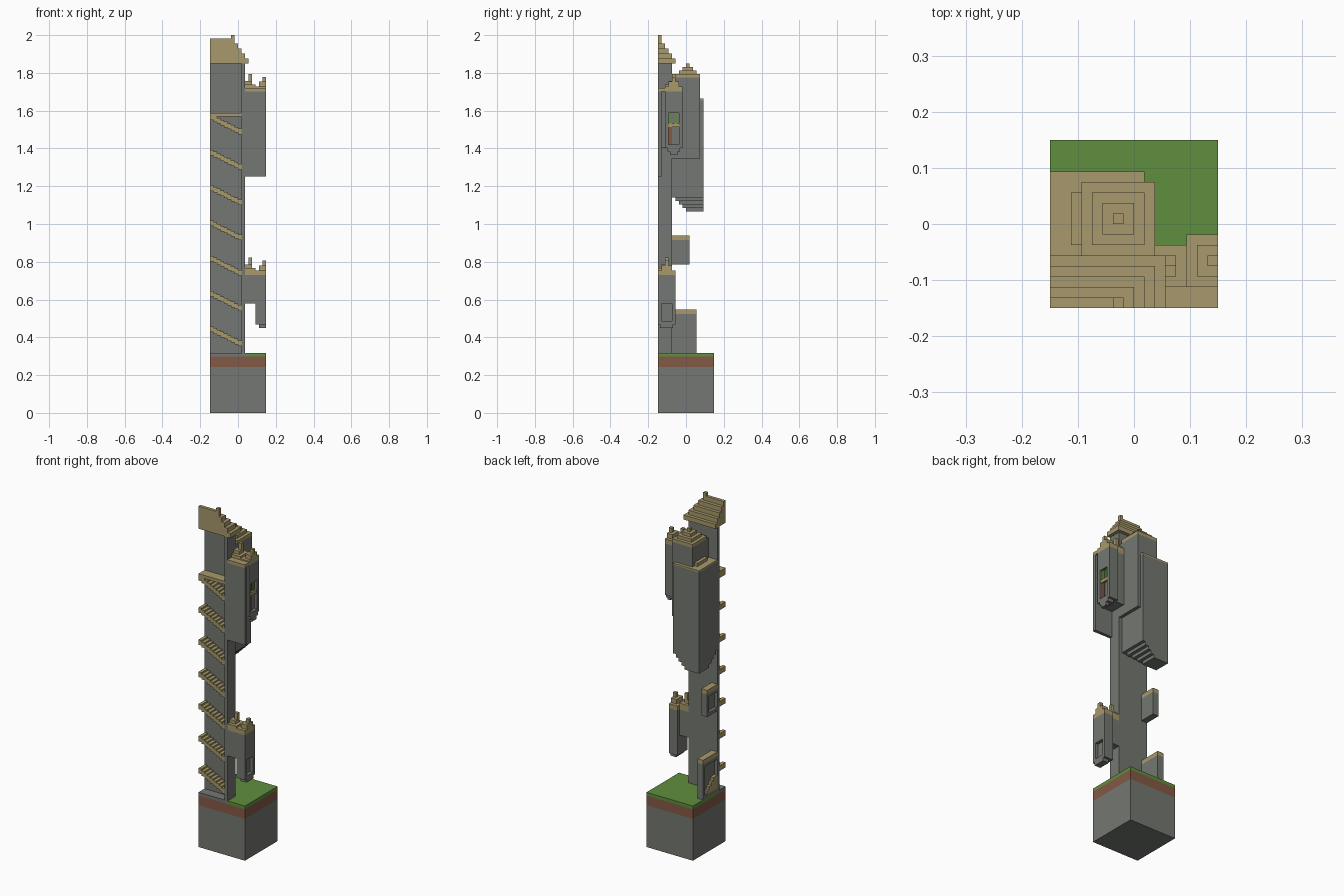
import bpy
import bmesh
from mathutils import Matrix, Vector

cube = bpy.data.objects.get("Cube")
if cube:
    bpy.data.objects.remove(cube, do_unlink=True)

UNIT = 2 / 107          # size of one block
SIDE = 16               # blocks along each side of the plot


def material(name, colour):
    mat = bpy.data.materials.new(name)
    mat.use_nodes = True
    mat.diffuse_color = (*colour, 1)
    mat.node_tree.nodes["Principled BSDF"].inputs["Base Color"].default_value = (*colour, 1)
    return mat


stone = material("grey_stone", (.175, .185, .168))
sand = material("sandstone", (.39, .32, .15))
grass = material("grass_green", (.113, .275, .047))
earth = material("earth_brown", (.23, .1, .06))


def build(name, mat, *boxes):
    """One object made of boxes, each given in blocks as x, y and z ranges."""
    bm = bmesh.new()
    for x, y, z in boxes:
        low = Vector((x[0] - SIDE / 2, y[0] - SIDE / 2, z[0])) * UNIT
        high = Vector((x[1] - SIDE / 2, y[1] - SIDE / 2, z[1])) * UNIT
        place = Matrix.Translation((low + high) / 2) @ Matrix.Diagonal((*(high - low), 1))
        bmesh.ops.create_cube(bm, size=1, matrix=place)
    mesh = bpy.data.meshes.new(name)
    bm.to_mesh(mesh)
    bm.free()
    mesh.materials.append(mat)
    obj = bpy.data.objects.new(name, mesh)
    bpy.context.collection.objects.link(obj)
    return obj


# Ground layers, with a stone floor let into the grass
full = (0, SIDE)
build("ground_rock", stone, (full, full, (0, 13)))
build("ground_earth", earth, (full, full, (13, 16)))
build("ground_grass", grass, ((10, SIDE), full, (16, 17)), ((0, 10), (4, SIDE), (16, 17)))
build("tower_floor", stone, ((0, 10), (0, 4), (16, 17)))

# Main tower: a back wall and a side wall around the stairwell
wall = (17, 99)
build("tower_walls", stone, ((0, 10), (3, 4), wall), ((9, 10), (0, 3), wall))

# Flights of stairs, repeated up the stairwell
for flight in range(7):
    top = 24.5 + 10 * flight
    steps = []
    for s in range(9):
        t = top - s / 2
        steps.append(((s, s + 1), (0, 3), (t - 1.6, t)))
    build(f"stair_flight_{flight + 1}", sand, *steps)
build("stair_landing", sand, ((0, 9), (0, 3), (84, 85)))

# Stepped hip roof on the main tower
rise = 7 / 5
build("tower_roof", sand,
      *[((0, 11 - n), (0, 5 - n), (99 + n * rise, 99 + (n + 1) * rise)) for n in range(5)],
      ((6, 7), (0, 1), (106, 107)))

# Rear hall hanging on stepped corbels
build("rear_hall", stone, ((0, 9), (4, 13), (62, 88.5)))
build("rear_hall_corbels", stone,
      *[((0, 9 - n), (4 + n, 13), (61 - n, 62 - n)) for n in range(5)])
build("rear_hall_roof", sand, ((0, 9), (4, 13), (88.5, 89)), ((2, 3), (6, 11), (89, 90)))

# Square rear turret with a stepped pyramid roof
build("rear_turret", stone, ((3, 10), (4, 12), (72, 95)))
build("rear_turret_roof", sand,
      *[((3 + n, 10 - n), (5 + n, 12 - n), (95 + n, 96 + n)) for n in range(4)])


def side_turret(label, y0, y1, bottom, sill, head, top):
    """Turret at the plot edge: recessed window, tapered foot, stepped roof."""
    x0, inner = 13, 15
    back, front = (x0, inner), (inner, SIDE)
    build(label + "_turret", stone,
          (back, (y0, y1), (sill, top)),
          (front, (y0, y0 + 1), (sill, top)),
          (front, (y1 - 1, y1), (sill, top)),
          (front, (y0 + 1, y1 - 1), (head, top)))
    build(label + "_turret_foot", stone,
          *[((x0 + n, SIDE), (y0 + n * .7, y1 - n * .7), (sill - n - 1, sill - n))
            for n in range(sill - bottom)])
    build(label + "_turret_roof", sand,
          *[((x0 + n, SIDE), (y0 + n, y1 - n), (top + n * 1.4, top + (n + 1) * 1.4))
            for n in range(3)])


side_turret("upper", 2, 7, 73, 76, 85, 91)
side_turret("lower", 0, 5, 24, 26, 31, 39)

# Wings joining the turrets to the main tower
build("upper_wing_wall", stone, ((10, SIDE), (0, 1), (67, 91)))
build("upper_wing", stone, ((10, 13), (1, 6), (75, 91)))
build("lower_wing", stone, ((10, 13), (0, 4), (31, 39)))
build("upper_parapet", sand, ((10, SIDE), (0, 2), (91, 92)))
for label, top, shift in (("upper", 91, 2), ("lower", 39, 0)):
    build(label + "_wing_roof", sand,
          ((10, 13), (shift, shift + 4), (top, top + 2)),
          ((10, 12), (shift + 1, shift + 3), (top + 2, top + 3)),
          ((11, 12), (shift + 2, shift + 3), (top + 3, top + 5)))

# Window details in the upper turret
edge = (15, 15.4)
build("window_panes", grass, *[(edge, (y, y + .8), (82, 85)) for y in (3.2, 4.8)])
build("window_sill", sand, ((15, 15.8), (3, 6), (81, 82)))
build("window_shutter", earth, (edge, (3.1, 4), (76, 81)))

# Open-sided porches on the back wall
for label, y1, low, high in (("middle", 9, 42, 50), ("ground", 11, 17, 29)):
    build(label + "_porch", stone,
          ((1, 2), (4, y1), (low, high - 1)),
          ((0, 1), (y1 - 1, y1), (low, high - 1)),
          ((0, 1), (4, y1 - 1), (low, low + 1)),
          ((0, 1), (4, y1 - 1), (high - 2, high - 1)))
    build(label + "_porch_roof", sand, ((0, 2), (4, y1), (high - 1, high + .3)))
build("porch_steps", sand,
      *[((0, 1), (4, 9 - n), (18 + n, 19 + n)) for n in range(4)])
